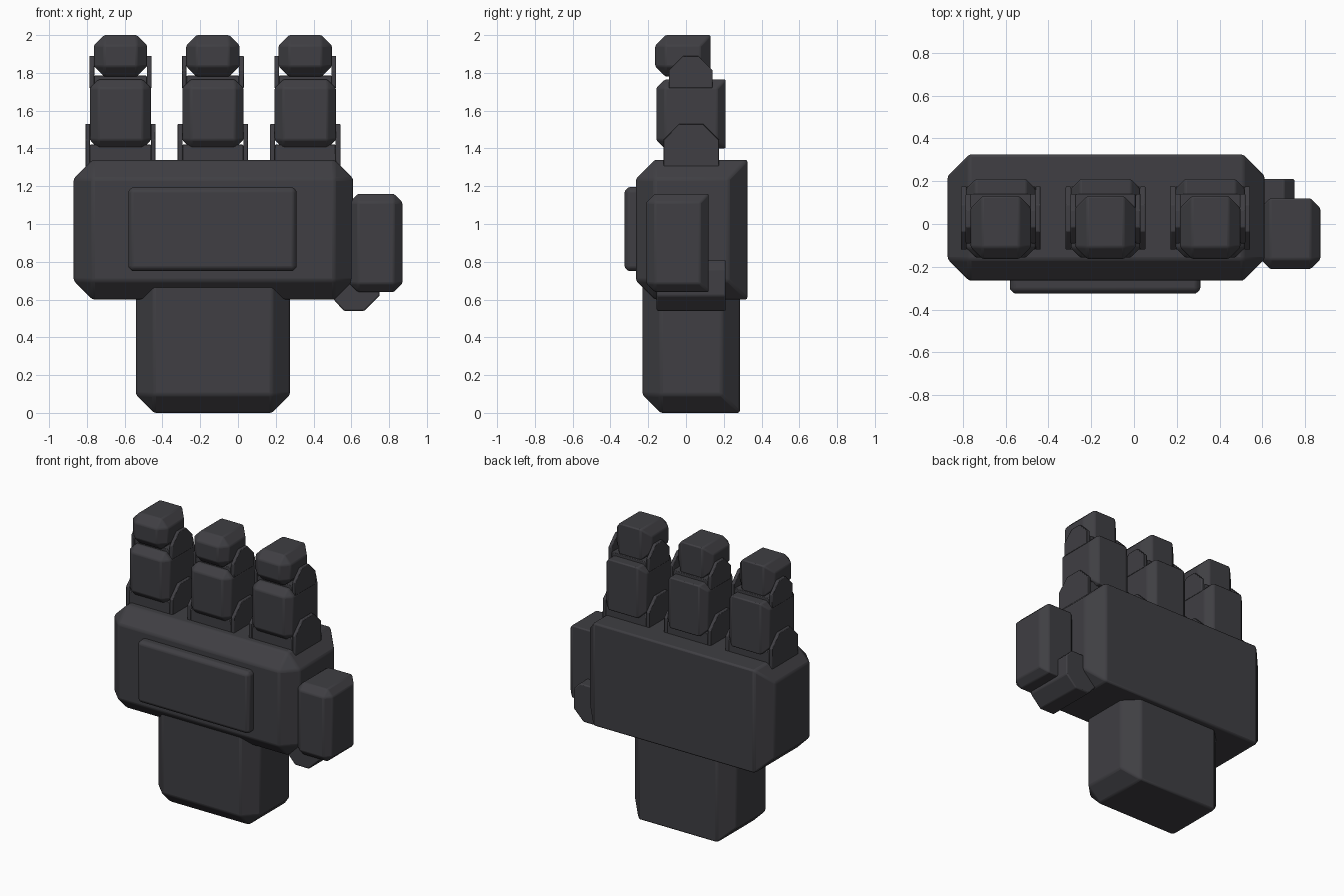
import bpy
import bmesh
from mathutils import Vector

if "Cube" in bpy.data.objects:
    bpy.data.objects.remove(bpy.data.objects["Cube"], do_unlink=True)

COLOUR = (0.05, 0.049, 0.056, 1)
metal = bpy.data.materials.new("dark grey metal")
metal.use_nodes = True
metal.diffuse_color = COLOUR
metal.node_tree.nodes["Principled BSDF"].inputs["Base Color"].default_value = COLOUR


def finish(bm, name, soft):
    """Turn the bmesh into an object with softly rounded edges."""
    bmesh.ops.recalc_face_normals(bm, faces=bm.faces)
    mesh = bpy.data.meshes.new(name)
    bm.to_mesh(mesh)
    bm.free()
    mesh.materials.append(metal)
    obj = bpy.data.objects.new(name, mesh)
    bpy.context.collection.objects.link(obj)
    mod = obj.modifiers.new("soft edges", "BEVEL")
    mod.width = soft
    mod.segments = 2
    mod.limit_method = "ANGLE"
    bpy.ops.object.select_all(action="DESELECT")
    obj.select_set(True)
    bpy.context.view_layer.objects.active = obj
    bpy.ops.object.shade_smooth_by_angle()
    return obj


def add_box(bm, x, y, z):
    verts = bmesh.ops.create_cube(bm, size=1)["verts"]
    for v in verts:
        v.co = Vector((x[v.co.x > 0], y[v.co.y > 0], z[v.co.z > 0]))


def block(name, x, y, z, chamfer, soft=0.008):
    """Chamfered box whose back top and back bottom edges stay square."""
    bm = bmesh.new()
    add_box(bm, x, y, z)
    mid = sum(y) / 2
    edges = [e for e in bm.edges
             if not (all(v.co.y > mid for v in e.verts)
                     and abs(e.verts[0].co.x - e.verts[1].co.x) > 0.01)]
    bmesh.ops.bevel(bm, geom=edges, offset=chamfer, offset_type="OFFSET",
                    segments=1, profile=0.5, affect="EDGES")
    return finish(bm, name, soft)


def add_prism(bm, points, depth):
    """Extrude a closed outline by a depth vector."""
    face = bm.faces.new([bm.verts.new(p) for p in points])
    new = bmesh.ops.extrude_face_region(bm, geom=[face], use_keep_orig=True)["geom"]
    bmesh.ops.translate(bm, vec=depth,
                        verts=[g for g in new if isinstance(g, bmesh.types.BMVert)])


def bracket(name, cx, half, y, z, floor, cut):
    """Hinge bracket: a floor between two arms with sloped tops."""
    bm = bmesh.new()
    wall = 0.025
    outline = [(y[0], z[0]), (y[1], z[0]), (y[1], z[1] - cut),
               (y[1] - cut, z[1]), (y[0] + cut, z[1]), (y[0], z[1] - cut)]
    for x in (cx - half, cx + half - wall):
        add_prism(bm, [(x, py, pz) for py, pz in outline], (wall, 0, 0))
    inner = half - wall
    add_box(bm, (cx - inner, cx + inner), y, (z[0], floor))
    return finish(bm, name, 0.004)


# Palm, wrist and raised front plate
block("palm", (-0.87, 0.61), (-0.265, 0.325), (0.6, 1.34), 0.1, 0.012)
block("wrist", (-0.54, 0.275), (-0.23, 0.285), (0, 0.8), 0.095, 0.012)
block("palm_plate", (-0.58, 0.31), (-0.325, -0.2), (0.75, 1.195), 0.02)

# Three identical fingers
for label, cx in (("right", -0.622), ("middle", -0.133), ("left", 0.356)):
    bracket(label + "_knuckle", cx, 0.186, (-0.12, 0.175), (1.28, 1.53), 1.42, 0.085)
    block(label + "_finger_base", (cx - 0.162, cx + 0.162),
          (-0.157, 0.21), (1.4, 1.765), 0.045)
    bracket(label + "_finger_joint", cx, 0.164, (-0.09, 0.14), (1.72, 1.89), 1.785, 0.075)
    block(label + "_finger_tip", (cx - 0.141, cx + 0.141),
          (-0.163, 0.13), (1.78, 2.0), 0.055)

# Thumb and its angled joint
block("thumb", (0.59, 0.87), (-0.21, 0.12), (0.64, 1.16), 0.045)
bm = bmesh.new()
joint = [(0.48, 0.63), (0.56, 0.54), (0.67, 0.54), (0.75, 0.62),
         (0.75, 0.76), (0.7, 0.81), (0.55, 0.81)]
add_prism(bm, [(x, -0.155, z) for x, z in joint], (0, 0.365, 0))
finish(bm, "thumb_joint", 0.008)
